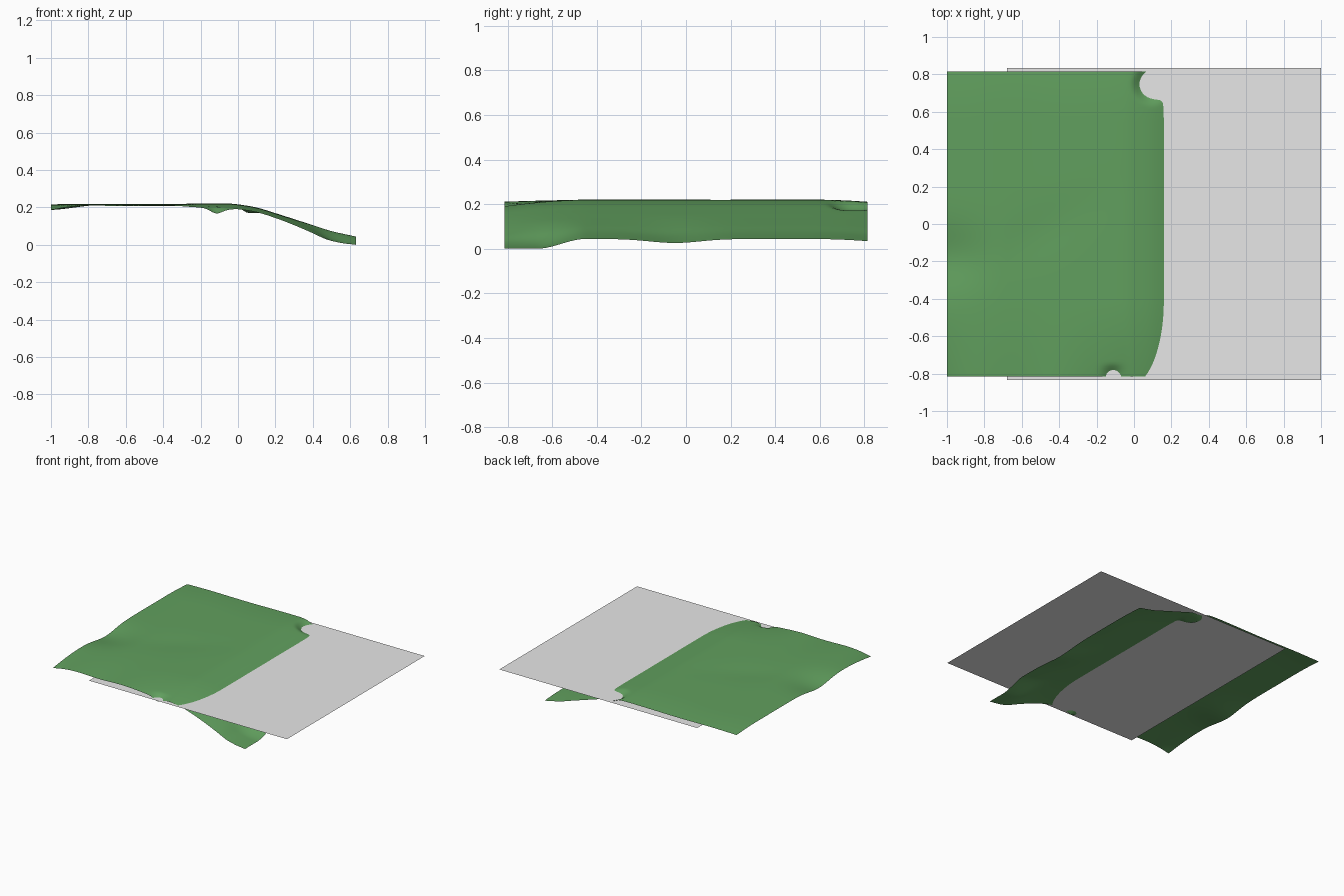
import bpy, bmesh, math

if "Cube" in bpy.data.objects:
    bpy.data.objects.remove(bpy.data.objects["Cube"])


def material(name, rgb):
    m = bpy.data.materials.new(name)
    m.diffuse_color = (*rgb, 1)
    m.use_nodes = True
    m.node_tree.nodes["Principled BSDF"].inputs["Base Color"].default_value = m.diffuse_color
    return m


def smooth(a, b, v):
    t = max(0.0, min(1.0, (v - a) / (b - a)))
    return t * t * (3 - 2 * t)


def bump(v, centre, width):
    return math.exp(-((v - centre) / width) ** 2)


def curve(pts, x):
    """Smooth curve through a few profile points."""
    n = len(pts)
    i = 0
    while i < n - 2 and x > pts[i + 1][0]:
        i += 1

    def slope(k):
        a, b = pts[max(k - 1, 0)], pts[min(k + 1, n - 1)]
        return (b[1] - a[1]) / (b[0] - a[0])
    (x0, z0), (x1, z1) = pts[i], pts[i + 1]
    h = x1 - x0
    t = (x - x0) / h
    return (z0 * (2 * t**3 - 3 * t**2 + 1) + z1 * (3 * t**2 - 2 * t**3)
            + h * slope(i) * (t**3 - 2 * t**2 + t) + h * slope(i + 1) * (t**3 - t**2))


# Cross profiles: middle of the land and its front edge
MIDDLE = [(-1, .216), (-.8, .219), (-.5, .217), (-.2, .22), (-.05, .22), (0, .216), (.1, .199),
          (.2, .169), (.3, .137), (.4, .105), (.5, .073), (.63, .044)]
FRONT = [(-1, .186), (-.9, .203), (-.8, .21), (-.6, .206), (-.4, .211), (-.2, .199), (-.05, .19),
         (0, .19), (.1, .174), (.2, .143), (.3, .105), (.4, .062), (.47, .03), (.55, .01), (.63, 0)]


def height(x, y):
    # drop towards the front edge, broader at the foot of the slope
    soft = max(0.0, (-.42 - y) / .395) ** 2
    foot = smooth(-.45, -.67, y)
    w = soft + (foot - soft) * smooth(.3, .55, x)
    z = curve(MIDDLE, x) * (1 - w) + curve(FRONT, x) * w
    # back edge drop and a shallow valley from the left edge
    z -= .01 * max(0.0, (y - .55) / .265) ** 2
    z -= .03 * bump(y, -.18, .16) * smooth(-.68, -1.02, x)
    z -= .005 * bump(y, -.1 + .5 * (x + .6), .15) * bump(x, -.5, .3)
    # ripple at the foot, small dip in the front edge
    z -= .018 * bump(y, -.05, .16) * smooth(.25, .63, x)
    z -= .026 * bump(x, -.115, .045) * smooth(-.74, -.81, y)
    # little cove near the back
    d = math.hypot((x - .1) / .1, (y - .745) / .1)
    cove = smooth(1.2, .4, d)
    z += (min(z, .17) - z) * cove
    return max(z, 0.0)


def sheet(name, x0, x1, y0, y1, n, func, mat):
    bm = bmesh.new()
    rows = [[bm.verts.new((x, y, func(x, y)))
             for x in (x0 + (x1 - x0) * i / n for i in range(n + 1))]
            for y in (y0 + (y1 - y0) * j / n for j in range(n + 1))]
    for a, b in zip(rows, rows[1:]):
        for i in range(n):
            f = bm.faces.new((a[i], a[i + 1], b[i + 1], b[i]))
            f.smooth = n > 1
    me = bpy.data.meshes.new(name)
    bm.to_mesh(me)
    bm.free()
    me.materials.append(mat)
    ob = bpy.data.objects.new(name, me)
    bpy.context.collection.objects.link(ob)
    return ob


# Land sheet and flat water plane
sheet("terrain", -1, .63, -.815, .815, 120, height, material("grass green", (.12, .35, .112)))
sheet("water_plane", -.68, 1, -.835, .835, 1, lambda x, y: .182, material("light grey", (.8, .8, .8)))
